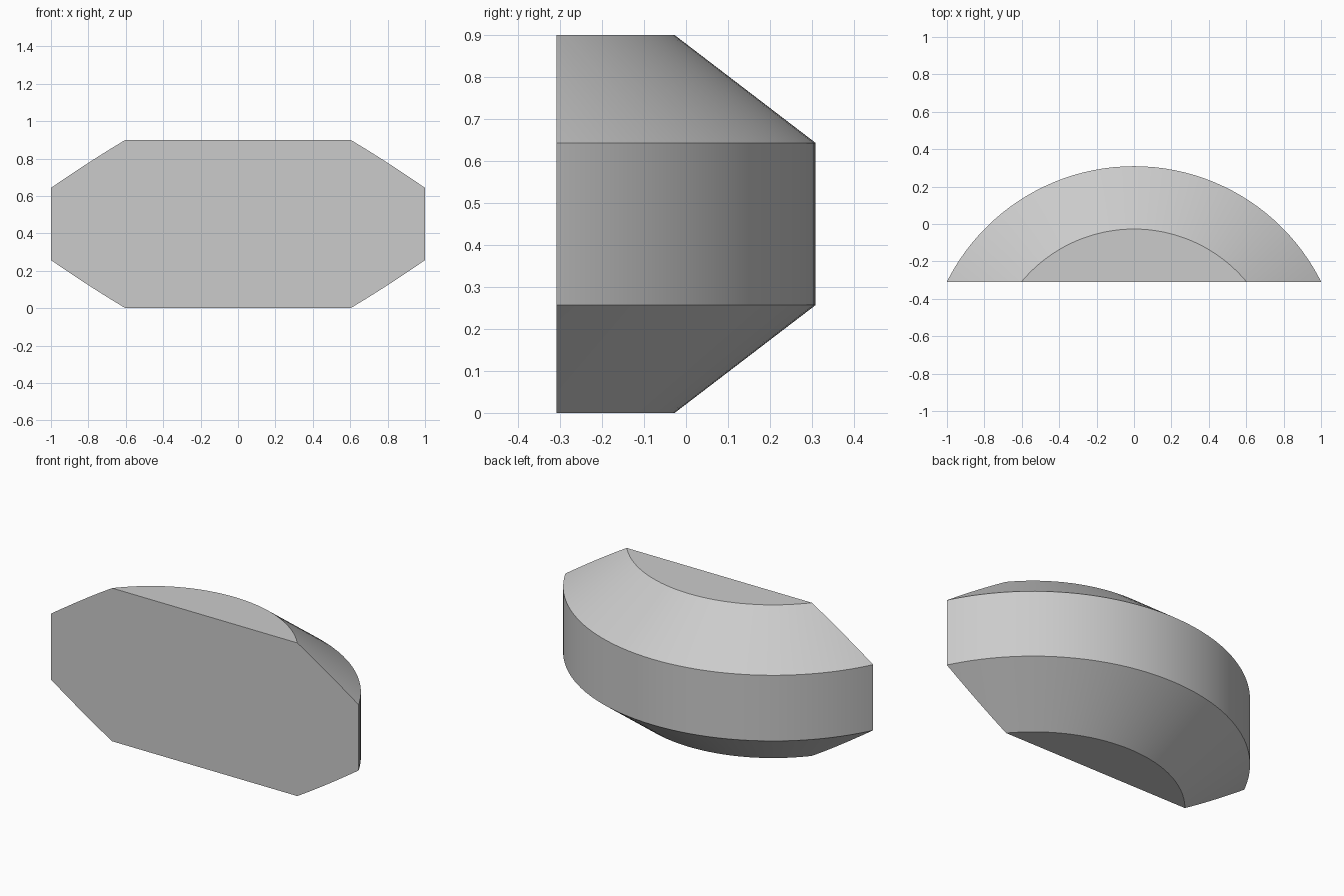
import bpy
import bmesh
from mathutils import Matrix, Vector

cube = bpy.data.objects.get("Cube")
if cube:
    bpy.data.objects.remove(cube, do_unlink=True)

OUTER, INNER = 1.119, 0.783       # radii of the rim and of the flat ends
HEIGHT, BEVEL = 0.90, 0.257       # total height, height of each sloping band
AXIS_Y, FRONT_Y = -0.81, -0.309   # turning axis and flat front plane
SEGMENTS = 128

# One plain grey material
grey = bpy.data.materials.new("light grey")
grey.use_nodes = True
colour = (0.6, 0.6, 0.6, 1.0)
grey.diffuse_color = colour
grey.node_tree.nodes["Principled BSDF"].inputs["Base Color"].default_value = colour

# Full turned drum: two sloping bands around a straight rim
bm = bmesh.new()
profile = [(INNER, 0), (OUTER, BEVEL), (OUTER, HEIGHT - BEVEL), (INNER, HEIGHT)]
rings = []
for radius, z in profile:
    place = Matrix.Translation((0, AXIS_Y, z))
    ring = bmesh.ops.create_circle(bm, segments=SEGMENTS, radius=radius, matrix=place)
    rings.append(ring["verts"])
for low, high in zip(rings, rings[1:]):
    for i in range(SEGMENTS):
        j = (i + 1) % SEGMENTS
        bm.faces.new((low[i], low[j], high[j], high[i]))
bm.faces.new(rings[0])
bm.faces.new(rings[-1])

# Slice off the front of the drum and close it with a flat face
cut = bmesh.ops.bisect_plane(
    bm, geom=bm.verts[:] + bm.edges[:] + bm.faces[:],
    plane_co=Vector((0, FRONT_Y, 0)), plane_no=Vector((0, -1, 0)), clear_outer=True)
edges = [e for e in cut["geom_cut"] if isinstance(e, bmesh.types.BMEdge)]
bmesh.ops.contextual_create(bm, geom=edges)
bmesh.ops.recalc_face_normals(bm, faces=bm.faces[:])

mesh = bpy.data.meshes.new("curved_block")
bm.to_mesh(mesh)
bm.free()
mesh.materials.append(grey)

block = bpy.data.objects.new("curved_block", mesh)
bpy.context.collection.objects.link(block)

# Smooth around the curve, sharp at the band edges
bpy.ops.object.select_all(action="DESELECT")
block.select_set(True)
bpy.context.view_layer.objects.active = block
bpy.ops.object.shade_smooth_by_angle(angle=0.35)
